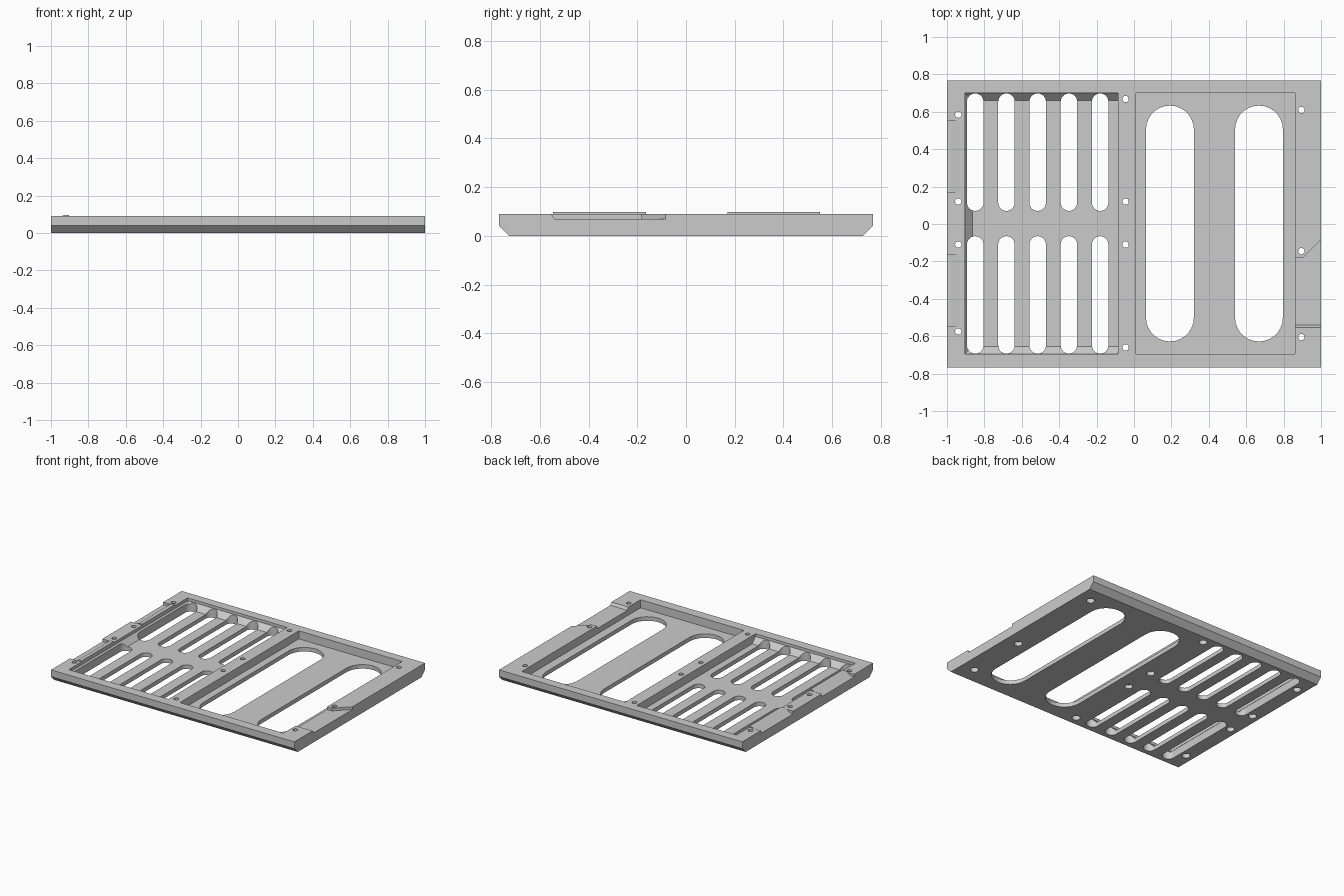
import bpy, bmesh, math

cube = bpy.data.objects.get("Cube")
if cube:
    bpy.data.objects.remove(cube, do_unlink=True)

GREY = (0.6, 0.6, 0.6, 1.0)
mat = bpy.data.materials.new("plain_grey")
mat.use_nodes = True
mat.diffuse_color = GREY
mat.node_tree.nodes["Principled BSDF"].inputs["Base Color"].default_value = GREY

TOP, FLOOR, OVER = 0.09, 0.03, 0.2


def loft(name, loop_a, loop_b):
    """Closed solid between two matching loops of points."""
    bm = bmesh.new()
    a = [bm.verts.new(p) for p in loop_a]
    b = [bm.verts.new(p) for p in loop_b]
    n = len(a)
    bm.faces.new(a[::-1])
    bm.faces.new(b)
    for i in range(n):
        j = (i + 1) % n
        bm.faces.new((a[i], a[j], b[j], b[i]))
    bmesh.ops.recalc_face_normals(bm, faces=bm.faces)
    mesh = bpy.data.meshes.new(name)
    bm.to_mesh(mesh)
    bm.free()
    mesh.materials.append(mat)
    obj = bpy.data.objects.new(name, mesh)
    bpy.context.collection.objects.link(obj)
    return obj


def upright(name, outline, z0, z1):
    return loft(name, [(x, y, z0) for x, y in outline], [(x, y, z1) for x, y in outline])


def along_x(name, profile, x0, x1):
    return loft(name, [(x0, y, z) for y, z in profile], [(x1, y, z) for y, z in profile])


def along_y(name, profile, y0, y1):
    return loft(name, [(x, y0, z) for x, z in profile], [(x, y1, z) for x, z in profile])


def rect(x0, x1, y0, y1):
    return [(x0, y0), (x1, y0), (x1, y1), (x0, y1)]


def rounded_slot(cx, y0, y1, r, steps=14):
    """Outline with half-round ends, or a circle when the ends meet."""
    pts = []
    for cy, start in ((y1 - r, 0), (y0 + r, math.pi)):
        for i in range(steps + 1):
            t = start + math.pi * i / steps
            pts.append((cx + r * math.cos(t), cy + r * math.sin(t)))
    return pts


def disc(cx, cy, r, n=24):
    return [(cx + r * math.cos(math.tau * i / n), cy + r * math.sin(math.tau * i / n))
            for i in range(n)]


def cut(target, cutter):
    cutter.hide_render = True
    mod = target.modifiers.new("cut", 'BOOLEAN')
    mod.operation = 'DIFFERENCE'
    mod.solver = 'EXACT'
    mod.object = cutter
    bpy.context.view_layer.objects.active = target
    bpy.ops.object.modifier_apply(modifier=mod.name)
    bpy.data.objects.remove(cutter, do_unlink=True)


# Plate with chamfered lower long edges
half = 0.767
plate = along_x("vented_plate", [(-half + 0.04, 0), (half - 0.04, 0), (half, 0.04),
                                 (half, TOP), (-half, TOP), (-half, 0.04)], -1, 1)

# Grille pocket: straight upper walls, sloped foot on three sides
step = FLOOR + 0.04
cut(plate, loft("grille_foot_cutter",
                [(x, y, FLOOR) for x, y in rect(-0.864, -0.085, -0.655, 0.66)],
                [(x, y, step) for x, y in rect(-0.904, -0.085, -0.695, 0.7)]))
cut(plate, upright("grille_wall_cutter", rect(-0.904, -0.085, -0.695, 0.7), step - 0.0005, OVER))

# Large pocket
cut(plate, upright("large_pocket_cutter", rect(0.01, 0.86, -0.695, 0.7), FLOOR, OVER))

# Slots through the floors
for i in range(5):
    x = -0.849 + i * 0.167
    for y0, y1 in ((0.07, 0.698), (-0.693, -0.065)):
        cut(plate, upright("vent_cutter", rounded_slot(x, y0, y1, 0.044), -OVER, OVER))
for x in (0.192, 0.668):
    cut(plate, upright("window_cutter", rounded_slot(x, -0.628, 0.633, 0.128), -OVER, OVER))

# Cable notch in the right rim, with a sloped end and a flared end
cut(plate, loft("rim_notch_cutter",
                [(0.8, -0.54, 0.07), (1.1, -0.54, 0.07), (1.1, 0.015, 0.07),
                 (0.9, -0.183, 0.07), (0.8, -0.183, 0.07)],
                [(0.8, -0.565, 0.11), (1.1, -0.565, 0.11), (1.1, 0.015, 0.11),
                 (0.9, -0.183, 0.11), (0.8, -0.183, 0.11)]))

# Ramped recesses on the outer rim, each with a low lip
for y0, y1 in ((0.17, 0.55), (-0.545, -0.165)):
    cut(plate, along_y("ramp_cutter", [(-1.1, 0.07), (-0.975, 0.07), (-0.925, 0.1),
                                       (-1.1, 0.1)], y0, y1))
    along_y("rim_lip", [(-0.9417, TOP), (-0.904, TOP), (-0.904, 0.097), (-0.93, 0.097)], y0, y1)

# Screw holes, counterbored from below
holes = [(-0.94, y) for y in (0.585, 0.12, -0.11, -0.575)]
holes += [(-0.045, y) for y in (0.668, 0.12, -0.11, -0.66)]
holes += [(0.895, y) for y in (0.61, -0.145, -0.605)]
for x, y in holes:
    cut(plate, upright("screw_hole_cutter", disc(x, y, 0.017), -OVER, OVER))
    cut(plate, upright("counterbore_cutter", disc(x, y, 0.028), -OVER, 0.03))
